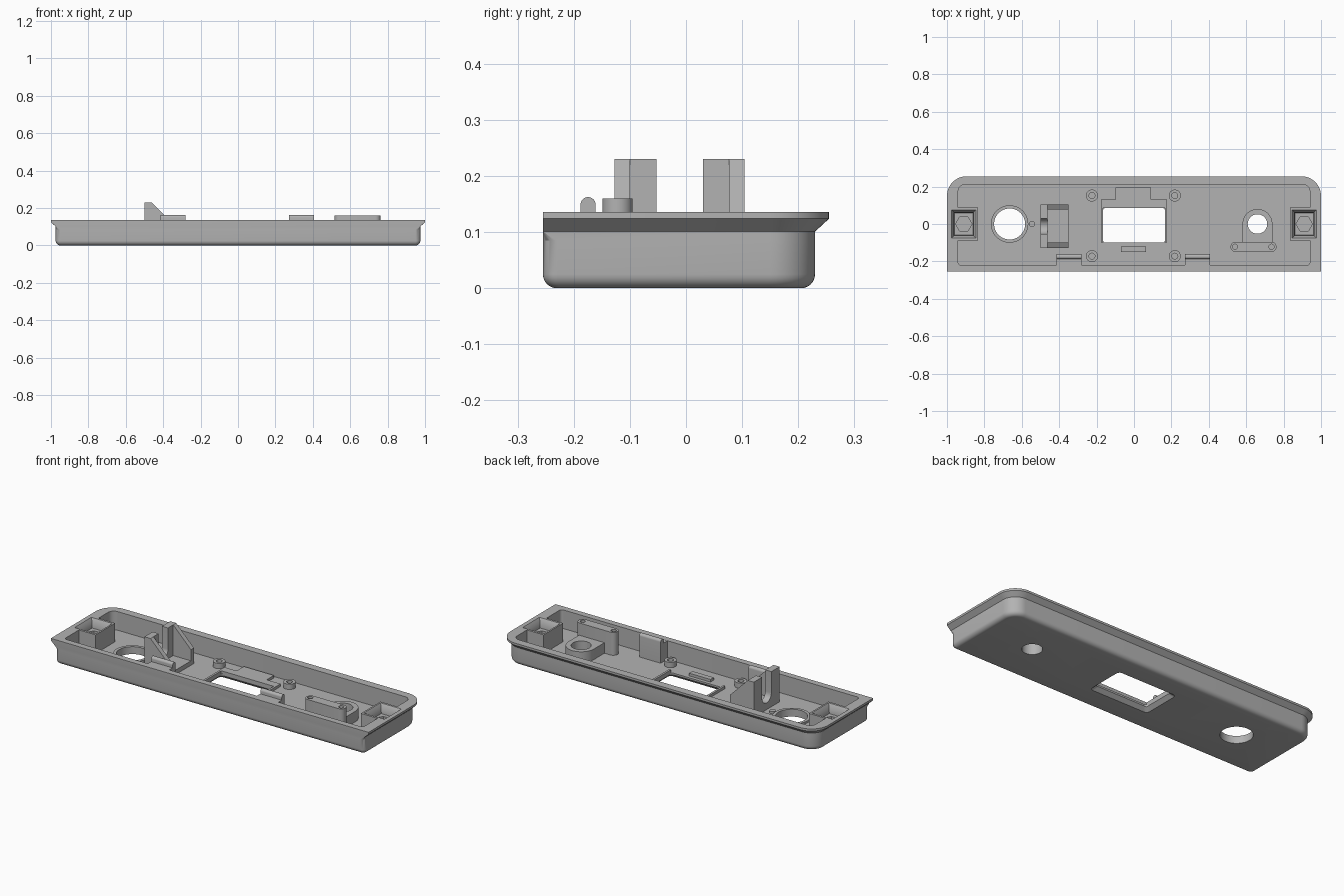
import bpy, bmesh, math
from mathutils import Vector

if "Cube" in bpy.data.objects:
    bpy.data.objects.remove(bpy.data.objects["Cube"])

grey = bpy.data.materials.new("grey plastic")
grey.diffuse_color = (0.45, 0.45, 0.45, 1)
grey.use_nodes = True
grey.node_tree.nodes["Principled BSDF"].inputs["Base Color"].default_value = grey.diffuse_color
FLOOR, RIM = 0.03, 0.136


def finish(name, bm):
    bmesh.ops.recalc_face_normals(bm, faces=bm.faces)
    me = bpy.data.meshes.new(name)
    bm.to_mesh(me)
    bm.free()
    me.materials.append(grey)
    ob = bpy.data.objects.new(name, me)
    bpy.context.collection.objects.link(ob)
    return ob


def loft(name, rings):
    """Closed solid through rings of equal vertex count."""
    bm = bmesh.new()
    vs = [[bm.verts.new(p) for p in r] for r in rings]
    n = len(vs[0])
    for a, b in zip(vs, vs[1:]):
        for i in range(n):
            j = (i + 1) % n
            bm.faces.new((a[i], a[j], b[j], b[i]))
    bm.faces.new(vs[0][::-1])
    bm.faces.new(vs[-1])
    return finish(name, bm)


def extrude(name, pts, lo, hi, axis="z"):
    place = {"x": lambda a, b, h: (h, a, b),
             "y": lambda a, b, h: (a, h, b),
             "z": lambda a, b, h: (a, b, h)}[axis]
    return loft(name, [[place(a, b, h) for a, b in pts] for h in (lo, hi)])


def arc(cx, cy, r, a0, a1, n=12):
    return [(cx + r * math.cos(math.radians(a0 + (a1 - a0) * i / n)),
             cy + r * math.sin(math.radians(a0 + (a1 - a0) * i / n)))
            for i in range(n + 1)]


def circle(cx, cy, r, n=40):
    return arc(cx, cy, r, 0, 360 * (n - 1) / n, n - 1)


def rect(x0, x1, y0, y1):
    return [(x0, y0), (x1, y0), (x1, y1), (x0, y1)]


def rounded(x0, x1, y0, y1, rf, rb):
    """Rectangle with front corner radius rf and back corner radius rb."""
    return (arc(x0 + rf, y0 + rf, rf, 180, 270) + arc(x1 - rf, y0 + rf, rf, 270, 360)
            + arc(x1 - rb, y1 - rb, rb, 0, 90) + arc(x0 + rb, y1 - rb, rb, 90, 180))


def cut(cutter, *targets):
    for ob in targets:
        m = ob.modifiers.new("cut", "BOOLEAN")
        m.object, m.operation, m.solver = cutter, "DIFFERENCE", "EXACT"
        bpy.context.view_layer.objects.active = ob
        bpy.ops.object.modifier_apply(modifier=m.name)
    bpy.data.objects.remove(cutter)


# Tray shell: filleted bottom, flared flange, hollow inside
def ring(xh, yf, yb, rf, rb, z):
    return [(x, y, z) for x, y in rounded(-xh, xh, yf, yb, rf, rb)]


F = 0.025
rings = []
for i in range(7):
    a = math.radians(90 * i / 6)
    d = F * (1 - math.sin(a))
    rings.append(ring(0.975 - d, -0.255 + d, 0.23 - d, 0.026 - d * 0.8, 0.08 - d,
                      F * (1 - math.cos(a))))
rings += [ring(0.975, -0.255, 0.23, 0.026, 0.08, 0.085),
          ring(0.975, -0.255, 0.23, 0.001, 0.08, 0.101),
          ring(1, -0.255, 0.255, 0.001, 0.105, 0.124),
          ring(1, -0.255, 0.255, 0.001, 0.105, RIM),
          ring(0.94, -0.22, 0.21, 0.015, 0.035, RIM),
          ring(0.94, -0.22, 0.21, 0.015, 0.035, FLOOR)]
shell = loft("tray_shell", rings)
parts = [shell]

# Window with chamfered underside
cut(extrude("cutter", rounded(-0.165, 0.165, -0.1, 0.085, 0.012, 0.012), -0.1, 0.1), shell)
cut(loft("cutter", [[(x, y, z) for x, y in rounded(-0.165 - e, 0.165 + e, -0.1 - e,
                                                   0.085 + e, 0.02, 0.02)]
                    for e, z in ((0.03, -0.01), (0, 0.02))]), shell)

# Stepped frame behind and beside the window
frame = extrude("window_frame",
                [(-0.177, -0.1), (0.177, -0.1), (0.177, 0.13), (0.09, 0.13), (0.09, 0.195),
                 (-0.1, 0.195), (-0.1, 0.13), (-0.177, 0.13)], FLOOR - 0.005, FLOOR + 0.015)
cut(extrude("cutter", rect(-0.165, 0.165, -0.2, 0.085), 0, 0.1), frame)
parts += [frame, extrude("floor_bar", rect(-0.07, 0.065, -0.15, -0.12),
                         FLOOR - 0.005, FLOOR + 0.015)]

# Large round opening with a raised ring, and a small locating peg
collar = extrude("round_opening_ring", circle(-0.665, 0, 0.1, 48), FLOOR - 0.005, FLOOR + 0.012)
cut(extrude("cutter", circle(-0.665, 0, 0.083, 48), -0.1, 0.2), shell, collar)
parts += [collar, extrude("locating_peg", circle(-0.545, 0, 0.016, 20),
                          FLOOR - 0.005, FLOOR + 0.012)]

# Rounded boss with a through hole
boss = extrude("button_boss", arc(0.66, 0, 0.08, 0, 180, 24) + [(0.58, -0.1), (0.74, -0.1)],
               FLOOR - 0.005, 0.09)
cut(extrude("cutter", circle(0.66, 0, 0.052), -0.1, 0.2), shell, boss)
# Two-hole bar in front of the boss
bar = extrude("pin_bar", arc(0.735, -0.122, 0.027, -90, 90) + arc(0.543, -0.122, 0.027, 90, 270),
              FLOOR - 0.005, 0.16)
for x in (0.54, 0.735):
    cut(extrude("cutter", circle(x, -0.122, 0.014, 20), 0.1, 0.2), bar)
parts += [boss, bar]

# Screw posts
for x in (-0.225, 0.218):
    for y in (-0.172, 0.152):
        post = extrude("screw_post", circle(x, y, 0.032, 28), FLOOR - 0.005, FLOOR + 0.03)
        cut(extrude("cutter", circle(x, y, 0.016, 20), FLOOR + 0.005, 0.2), post)
        parts.append(post)

# Clips rising from the front wall
for x0 in (-0.415, 0.272):
    x1 = x0 + 0.135
    parts.append(extrude("clip", [(-0.188, FLOOR - 0.005), (-0.161, FLOOR - 0.005)]
                         + arc(-0.1745, 0.149, 0.0135, 0, 180), x0, x1, "x"))
    parts.append(extrude("clip_web", rect(-0.222, -0.187, FLOOR - 0.005, RIM - 0.001),
                         x0, x1, "x"))

# End blocks with a tapered pocket and a hexagonal blind hole
for s in (-1, 1):
    cx = s * 0.91
    block = extrude("end_block", rect(*sorted((s * 0.835, s * 0.941)), -0.088, 0.088),
                    FLOOR - 0.005, RIM)
    cut(loft("cutter", [[(x, y, z) for x, y in rect(cx - w, cx + w, -w - 0.01, w + 0.01)]
                        for w, z in ((0.05, 0.085), (0.052, 0.115), (0.068, RIM + 0.004))]),
        shell, block)
    cut(extrude("cutter", circle(cx, 0, 0.044, 6), 0.045, 0.1), shell, block)
    parts.append(block)

# Slotted bracket with two sloped ribs and a base plate
upright = extrude("bracket_upright", rect(-0.127, 0.104, FLOOR - 0.005, 0.23), -0.5, -0.462, "x")
cut(extrude("cutter", arc(-0.0115, 0.11, 0.0415, 180, 360, 20) + [(0.03, 0.3), (-0.053, 0.3)],
            -0.6, -0.4, "x"), upright)
parts.append(upright)
for y0, y1 in ((-0.127, -0.1), (0.077, 0.104)):
    parts.append(extrude("bracket_rib", [(-0.463, FLOOR - 0.005), (-0.35, FLOOR - 0.005),
                                         (-0.35, 0.118), (-0.462, 0.23), (-0.463, 0.23)],
                         y0, y1, "y"))
parts.append(extrude("bracket_base", rect(-0.463, -0.35, -0.101, 0.078), FLOOR - 0.005, 0.055))

# Smooth rounded surfaces, keep edges crisp
for ob in bpy.context.view_layer.objects:
    ob.select_set(ob in parts)
bpy.context.view_layer.objects.active = shell
bpy.ops.object.shade_smooth_by_angle(angle=math.radians(30))
